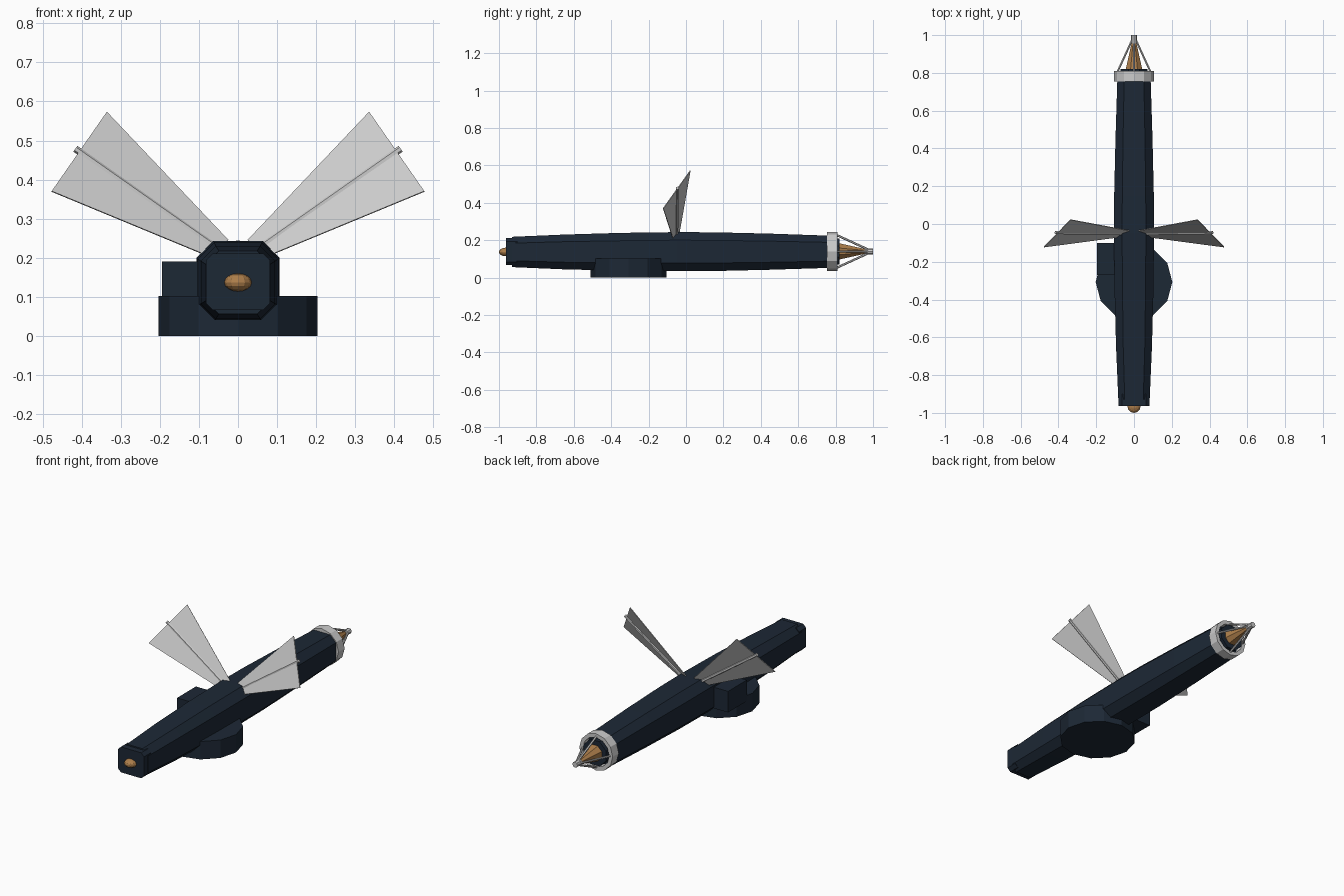
import bpy, bmesh, math
from mathutils import Vector, Matrix

if "Cube" in bpy.data.objects:
    bpy.data.objects.remove(bpy.data.objects["Cube"])

CZ = 0.14  # height of the hull axis


def material(name, rgb):
    m = bpy.data.materials.new(name)
    m.diffuse_color = (*rgb, 1)
    m.use_nodes = True
    m.node_tree.nodes["Principled BSDF"].inputs["Base Color"].default_value = m.diffuse_color
    return m


NAVY = material("navy", (0.012, 0.021, 0.036))
GOLD = material("gold", (0.42, 0.21, 0.07))


def finish(name, bm, mat=None):
    bmesh.ops.recalc_face_normals(bm, faces=bm.faces)
    me = bpy.data.meshes.new(name)
    bm.to_mesh(me)
    bm.free()
    ob = bpy.data.objects.new(name, me)
    bpy.context.collection.objects.link(ob)
    if mat:
        me.materials.append(mat)
    return ob


def loft(name, rings, mat=None, closed=False):
    """Skin a list of point rings; cap the ends unless the loft closes on itself."""
    bm = bmesh.new()
    vs = [[bm.verts.new(p) for p in r] for r in rings]
    n = len(vs[0])
    pairs = list(zip(vs, vs[1:] + vs[:1])) if closed else list(zip(vs, vs[1:]))
    for a, b in pairs:
        for i in range(n):
            j = (i + 1) % n
            bm.faces.new((a[i], a[j], b[j], b[i]))
    if not closed:
        bm.faces.new(vs[0])
        bm.faces.new(vs[-1])
    return finish(name, bm, mat)


def chamfered(y, w, z0, z1, c):
    """Rectangle section with cut corners."""
    return [(w, y, z0 + c), (w, y, z1 - c), (w - c, y, z1), (c - w, y, z1),
            (-w, y, z1 - c), (-w, y, z0 + c), (c - w, y, z0), (w - c, y, z0)]


def circle(y, r, n, turn=0.0):
    return [(r * math.cos(turn + math.tau * i / n), y,
             CZ + r * math.sin(turn + math.tau * i / n)) for i in range(n)]


def rod(name, a, b, r, sides=6):
    a, b = Vector(a), Vector(b)
    d = b - a
    mat = Matrix.Translation((a + b) / 2) @ d.to_track_quat('Z', 'Y').to_matrix().to_4x4()
    bm = bmesh.new()
    bmesh.ops.create_cone(bm, cap_ends=True, segments=sides, radius1=r, radius2=r,
                          depth=d.length, matrix=mat)
    return finish(name, bm)


# Hull: long chamfered body, fattest in the middle
loft("hull", [chamfered(*s) for s in [
    (-0.93, 0.083, 0.056, 0.218, 0.034), (-0.65, 0.095, 0.044, 0.230, 0.038),
    (-0.35, 0.103, 0.037, 0.239, 0.042), (-0.05, 0.106, 0.034, 0.243, 0.043),
    (0.15, 0.105, 0.035, 0.242, 0.043), (0.45, 0.098, 0.042, 0.235, 0.040),
    (0.77, 0.088, 0.052, 0.224, 0.036)]], NAVY)

# Nose block and bow lamp
loft("nose_block", [chamfered(y, 0.082, 0.066, 0.211, 0.018) for y in (-0.963, -0.90)], NAVY)
bm = bmesh.new()
bmesh.ops.create_uvsphere(bm, u_segments=12, v_segments=8, radius=1,
                          matrix=Matrix.Translation((0, -0.965, 0.137))
                          @ Matrix.Diagonal((0.035, 0.035, 0.023, 1)))
finish("bow_lamp", bm, GOLD)

# Twelve-sided drum under the hull, with a box beside it
bm = bmesh.new()
bmesh.ops.create_cone(bm, cap_ends=True, segments=12, radius1=0.203, radius2=0.203, depth=0.102,
                      matrix=Matrix.Translation((0, -0.307, 0.051))
                      @ Matrix.Rotation(math.pi / 2, 4, 'Z'))
finish("belly_drum", bm, NAVY)
bm = bmesh.new()
bmesh.ops.create_cube(bm, size=1, matrix=Matrix.Translation((-0.1375, -0.185, 0.13))
                      @ Matrix.Diagonal((0.115, 0.17, 0.12, 1)))
finish("side_box", bm, NAVY)

# Stern: collar, dark plug, gold cone, cage and tip
loft("stern_collar", [circle(0.755, 0.105, 12), circle(0.81, 0.105, 12),
                      circle(0.81, 0.083, 12), circle(0.755, 0.083, 12)], closed=True)
loft("stern_plug", [circle(0.76, 0.076, 8, math.pi / 8),
                    circle(0.82, 0.076, 8, math.pi / 8)], NAVY)
loft("stern_cone", [circle(0.815, 0.048, 8, math.pi / 8),
                    circle(0.965, 0.012, 8, math.pi / 8)], GOLD)
for k in range(4):
    c, s = math.cos(k * math.pi / 2), math.sin(k * math.pi / 2)
    rod("cage_strut", (0.09 * c, 0.80, CZ + 0.09 * s), (0.012 * c, 0.97, CZ + 0.012 * s), 0.006)
rod("stern_tip", (0, 0.955, CZ), (0, 1.0, CZ), 0.016, 8)

# Wings: thin flared sheets with a spar, one on each side
for side, x in (("right", 1), ("left", -1)):
    sheet = [Vector((x * p[0], p[1], p[2])) for p in
             [(0.025, -0.035, 0.245), (0.085, -0.07, 0.208),
              (0.477, -0.122, 0.37), (0.336, 0.023, 0.573)]]
    normal = (sheet[2] - sheet[0]).cross(sheet[3] - sheet[0]).normalized() * 0.002
    loft(side + "_wing", [[p - normal for p in sheet], [p + normal for p in sheet]])
    rod(side + "_spar", (x * 0.05, -0.05, 0.222), (x * 0.416, -0.046, 0.479), 0.009)
